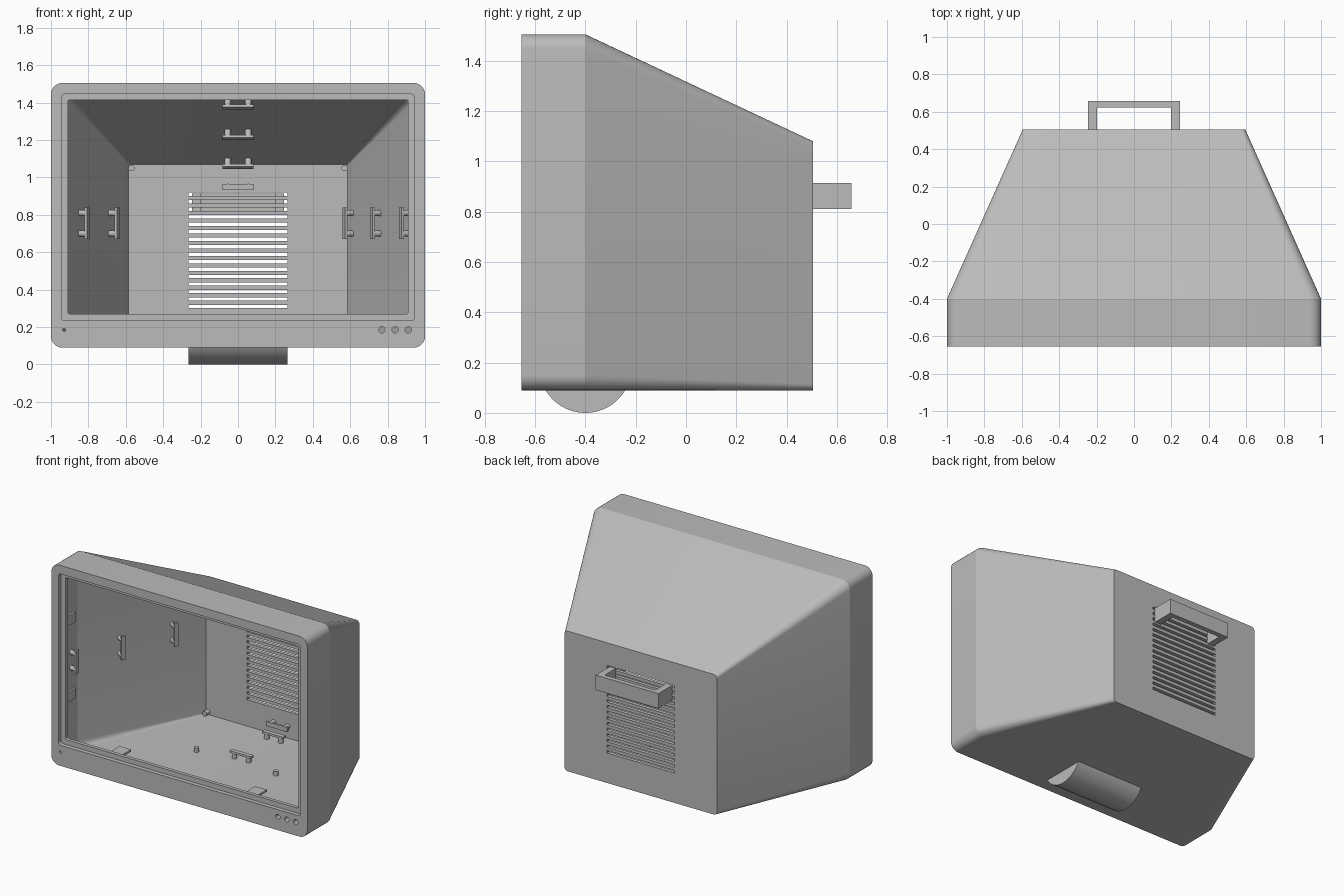
import bpy, bmesh, math
from mathutils import Matrix, Vector

cube = bpy.data.objects.get("Cube")
if cube:
    bpy.data.objects.remove(cube)

grey = bpy.data.materials.new("plain_grey")
grey.use_nodes = True
COLOUR = (0.5, 0.5, 0.5, 1)
grey.diffuse_color = COLOUR
grey.node_tree.nodes["Principled BSDF"].inputs["Base Color"].default_value = COLOUR


def finish(name, bm, smooth=True):
    bmesh.ops.recalc_face_normals(bm, faces=bm.faces)
    mesh = bpy.data.meshes.new(name)
    bm.to_mesh(mesh)
    bm.free()
    mesh.materials.append(grey)
    ob = bpy.data.objects.new(name, mesh)
    bpy.context.collection.objects.link(ob)
    if smooth:
        shade(ob)
    return ob


def shade(ob):
    bpy.ops.object.select_all(action='DESELECT')
    ob.select_set(True)
    bpy.context.view_layer.objects.active = ob
    bpy.ops.object.shade_smooth_by_angle(angle=math.radians(20))


def add_box(bm, x, y, z, frame=Matrix()):
    """Box between (low, high) pairs, placed by a frame."""
    size = [b - a for a, b in (x, y, z)]
    mid = [(a + b) / 2 for a, b in (x, y, z)]
    m = frame @ Matrix.Translation(mid) @ Matrix.Diagonal((*size, 1))
    bmesh.ops.create_cube(bm, size=1, matrix=m)


def add_peg(bm, frame, radius, low, high, x=0):
    """Round peg along the frame's z axis."""
    m = frame @ Matrix.Translation((x, 0, (low + high) / 2))
    bmesh.ops.create_cone(bm, cap_ends=True, segments=20, radius1=radius,
                          radius2=radius, depth=high - low, matrix=m)


def frame_at(pos, normal, along):
    """Frame with z on the normal and x along the part."""
    n, a = Vector(normal).normalized(), Vector(along)
    m = Matrix((a, n.cross(a), n)).transposed().to_4x4()
    m.translation = pos
    return m


def rounded_rect(y, hx, z0, z1, r, steps=7):
    pts = []
    corners = ((hx - r, z1 - r), (r - hx, z1 - r), (r - hx, z0 + r), (hx - r, z0 + r))
    for k, (cx, cz) in enumerate(corners):
        for i in range(steps + 1):
            a = math.pi / 2 * (k + i / steps)
            pts.append((cx + r * math.cos(a), y, cz + r * math.sin(a)))
    return pts


# Casing: one skin from the outer back, round the front rim, to the inner back
sections = [
    (0.505, 0.595, 0.09, 1.08, 0.025),
    (-0.40, 1.0, 0.09, 1.505, 0.06),
    (-0.655, 1.0, 0.09, 1.505, 0.06),
    (-0.655, 0.945, 0.235, 1.445, 0.02),
    (-0.625, 0.945, 0.235, 1.445, 0.02),
    (-0.625, 0.91, 0.27, 1.415, 0.012),
    (-0.60, 0.91, 0.27, 1.415, 0.012),
    (-0.60, 0.975, 0.115, 1.48, 0.04),
    (-0.40, 0.975, 0.115, 1.48, 0.04),
    (0.48, 0.585, 0.115, 1.07, 0.01),
]
bm = bmesh.new()
rings = [[bm.verts.new(p) for p in rounded_rect(*s)] for s in sections]
for a, b in zip(rings, rings[1:]):
    for i in range(len(a)):
        j = (i + 1) % len(a)
        bm.faces.new((a[i], a[j], b[j], b[i]))
bm.faces.new(rings[0])
bm.faces.new(rings[-1])
casing = finish("casing", bm, smooth=False)

# Vent slots and front control holes are cut through the casing
bm = bmesh.new()
for i in range(16):
    z = 0.31 + 0.04 * i
    add_box(bm, (-0.265, 0.265), (0.44, 0.55), (z - 0.009, z + 0.009))
for x, r in ((0.77, 0.017), (0.84, 0.017), (0.91, 0.017), (-0.93, 0.008)):
    add_peg(bm, frame_at((x, -0.63, 0.185), (0, -1, 0), (1, 0, 0)), r, -0.06, 0.06)
cutter = finish("opening_cutter", bm, smooth=False)
cutter.hide_render = True
mod = casing.modifiers.new("openings", 'BOOLEAN')
mod.object = cutter
mod.solver = 'EXACT'
bpy.context.view_layer.objects.active = casing
bpy.ops.object.modifier_apply(modifier=mod.name)
bpy.data.objects.remove(cutter)
shade(casing)

# Rounded foot under the front
bm = bmesh.new()
R = 0.184
half = math.acos((R - 0.1) / R)
arc = [half * (i / 12 - 1) for i in range(25)]
face = bm.faces.new([bm.verts.new((-0.265, -0.4 + R * math.sin(t), R - R * math.cos(t)))
                     for t in arc])
out = bmesh.ops.extrude_face_region(bm, geom=[face])
bmesh.ops.translate(bm, vec=(0.53, 0, 0),
                    verts=[v for v in out["geom"] if isinstance(v, bmesh.types.BMVert)])
finish("foot", bm)

# Carrying handle on the back, as one U-shaped bar
bm = bmesh.new()
outline = [(-0.245, 0.5), (-0.245, 0.658), (0.245, 0.658), (0.245, 0.5),
           (0.197, 0.5), (0.197, 0.624), (-0.197, 0.624), (-0.197, 0.5)]
face = bm.faces.new([bm.verts.new((x, y, 0.81)) for x, y in outline])
out = bmesh.ops.extrude_face_region(bm, geom=[face])
bmesh.ops.translate(bm, vec=(0, 0, 0.105),
                    verts=[v for v in out["geom"] if isinstance(v, bmesh.types.BMVert)])
finish("handle", bm)


# Cable brackets: a flat bar on two pegs
def bracket(name, pos, normal, along):
    f = frame_at(pos, normal, along)
    bm = bmesh.new()
    add_box(bm, (-0.083, 0.083), (-0.016, 0.016), (0.035, 0.05), f)
    for x in (-0.055, 0.055):
        add_peg(bm, f, 0.017, -0.01, 0.045, x)
    finish(name, bm)


def wall_x(y):
    return 0.975 - 0.39 / 0.88 * max(y + 0.4, 0)


def ceiling_z(y):
    return 1.48 - 0.41 / 0.88 * max(y + 0.4, 0)


UP, ACROSS = (0, 0, 1), (1, 0, 0)
for y in (-0.26, 0.09, 0.42):
    bracket("left_wall_bracket", (wall_x(y), y, 0.755), (-0.88, -0.39, 0), UP)
    bracket("ceiling_bracket", (0, y, ceiling_z(y)), (0, -0.41, -0.88), ACROSS)
for y in (-0.11, 0.25):
    bracket("right_wall_bracket", (-wall_x(y), y, 0.755), (0.88, -0.39, 0), UP)
bracket("right_wall_bracket", (-0.975, -0.47, 0.755), (1, 0, 0), UP)
for y in (0.04, 0.40):
    bracket("floor_bracket", (0, y, 0.115), (0, 0, 1), ACROSS)
for z in (0.20, 0.95):
    bracket("back_bracket", (0, 0.48, z), (0, -1, 0), ACROSS)

# Small screw posts in the back corners and on the floor
bm = bmesh.new()
for x in (-0.57, 0.57):
    for z in (0.135, 1.05):
        add_peg(bm, frame_at((x, 0.48, z), (0, -1, 0), ACROSS), 0.017, -0.01, 0.04)
for x in (-0.31, 0.31):
    add_peg(bm, frame_at((x, -0.02, 0.115), UP, ACROSS), 0.017, -0.01, 0.03)
finish("screw_posts", bm)

# Screen clips behind the front opening
bm = bmesh.new()
for s in (-1, 1):
    for z in (0.55, 1.09):
        add_box(bm, sorted((s * 0.915, s * 0.93)), (-0.605, -0.5), (z - 0.035, z + 0.035))
    for zs in ((0.25, 0.265), (1.42, 1.435)):
        add_box(bm, (s * 0.53 - 0.045, s * 0.53 + 0.045), (-0.605, -0.5), zs)
finish("screen_clips", bm)
